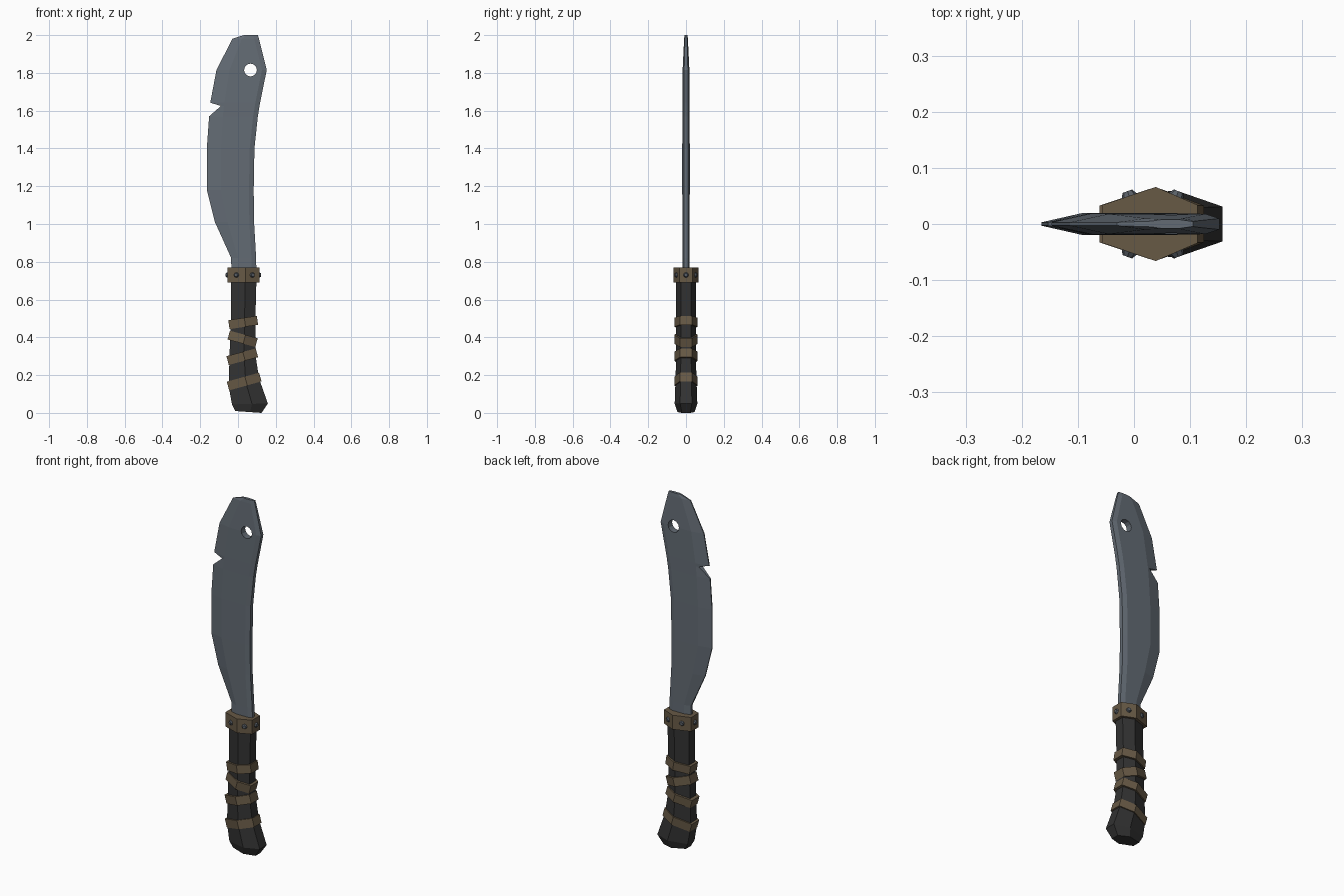
import bpy, bmesh, math
from mathutils import Vector

if "Cube" in bpy.data.objects:
    bpy.data.objects.remove(bpy.data.objects["Cube"])


def material(name, rgb):
    m = bpy.data.materials.new(name)
    m.diffuse_color = (*rgb, 1)
    m.use_nodes = True
    m.node_tree.nodes["Principled BSDF"].inputs["Base Color"].default_value = m.diffuse_color
    return m


STEEL = material("blue grey steel", (0.125, 0.148, 0.175))
GRIP = material("dark grip", (0.032, 0.032, 0.032))
LEATHER = material("brown leather", (0.135, 0.100, 0.060))
RIVET = material("rivet steel", (0.10, 0.115, 0.135))


def finish(bm, name, mat):
    bmesh.ops.recalc_face_normals(bm, faces=bm.faces[:])
    mesh = bpy.data.meshes.new(name)
    bm.to_mesh(mesh)
    bm.free()
    obj = bpy.data.objects.new(name, mesh)
    bpy.context.collection.objects.link(obj)
    mesh.materials.append(mat)
    return obj


def loft(name, rings, mat):
    """Skin a stack of equal-sized closed rings and cap both ends."""
    bm = bmesh.new()
    rows = [[bm.verts.new(p) for p in ring] for ring in rings]
    n = len(rows[0])
    for a, b in zip(rows, rows[1:]):
        for i in range(n):
            j = (i + 1) % n
            bm.faces.new((a[i], a[j], b[j], b[i]))
    bm.faces.new(rows[0])
    bm.faces.new(rows[-1])
    return finish(bm, name, mat)


def hexagon(xl, zl, xr, zr, flat, ridge):
    """Six-sided section with flat ends in x and a ridge front and back."""
    xm, zm = xl + 0.56 * (xr - xl), zl + 0.56 * (zr - zl)
    return [(xl, -flat, zl), (xm, -ridge, zm), (xr, -flat, zr),
            (xr, flat, zr), (xm, ridge, zm), (xl, flat, zl)]


def blade_section(z, edge, bevel, spine, t, T):
    """Thin edge, full-thickness middle, chamfered spine."""
    s, w = spine - 0.025, T * 0.55
    half = [(edge, t), (bevel, T), (s, T), (spine, w)]
    return ([(x, -y, z) for x, y in half] +
            [(x, y, z) for x, y in reversed(half)])


# blade: z, edge, bevel line, spine, edge half thickness, body half thickness
blade = loft("blade", [blade_section(*r) for r in (
    (0.70, -0.035, 0.00, 0.098, 0.010, 0.018),
    (0.82, -0.036, 0.00, 0.096, 0.006, 0.018),
    (1.01, -0.122, -0.055, 0.085, 0.003, 0.019),
    (1.18, -0.165, -0.09, 0.083, 0.003, 0.020),
    (1.40, -0.165, -0.09, 0.087, 0.003, 0.020),
    (1.57, -0.153, -0.08, 0.105, 0.003, 0.019),
    (1.625, -0.090, -0.075, 0.114, 0.014, 0.019),
    (1.642, -0.147, -0.072, 0.117, 0.003, 0.019),
    (1.815, -0.114, -0.045, 0.152, 0.003, 0.018),
    (1.98, -0.03, 0.02, 0.111, 0.003, 0.010),
    (2.00, 0.03, 0.05, 0.105, 0.005, 0.008))], STEEL)

# round hole near the tip
bm = bmesh.new()
bmesh.ops.create_cone(bm, cap_ends=True, segments=12, radius1=0.034, radius2=0.034, depth=0.2)
cutter = finish(bm, "hole_cutter", STEEL)
cutter.location = (0.066, 0, 1.815)
cutter.rotation_euler = (math.pi / 2, 0, 0)
cutter.hide_render = True
cutter.hide_viewport = True
mod = blade.modifiers.new("hole", 'BOOLEAN')
mod.operation, mod.solver, mod.object = 'DIFFERENCE', 'EXACT', cutter

# grip with a flared, angled butt
loft("grip", [hexagon(*r) for r in (
    (-0.015, 0.01, 0.125, 0.0, 0.022, 0.045),
    (-0.032, 0.045, 0.158, 0.05, 0.031, 0.060),
    (-0.049, 0.14, 0.112, 0.18, 0.029, 0.056),
    (-0.045, 0.30, 0.092, 0.31, 0.027, 0.052),
    (-0.038, 0.50, 0.092, 0.50, 0.027, 0.052),
    (-0.037, 0.72, 0.098, 0.72, 0.027, 0.052))], GRIP)

# collar between grip and blade
collar_low = hexagon(-0.056, 0.69, 0.113, 0.69, 0.034, 0.066)
collar_top = hexagon(-0.056, 0.77, 0.113, 0.77, 0.034, 0.066)
loft("collar", [collar_low, collar_top], LEATHER)

# one domed rivet on each collar face
for i in range(6):
    a, b = Vector(collar_low[i]), Vector(collar_low[(i + 1) % 6])
    side = b - a
    normal = Vector((side.y, -side.x, 0)).normalized()
    bm = bmesh.new()
    bmesh.ops.create_cone(bm, cap_ends=True, segments=8, radius1=0.017, radius2=0.009, depth=0.014)
    rivet = finish(bm, f"rivet_{i + 1}", RIVET)
    rivet.location = (a + b) / 2 + normal * 0.002 + Vector((0, 0, 0.04))
    rivet.rotation_euler = normal.to_track_quat('Z', 'Y').to_euler()

# slanted leather wraps: left x, left z, right x, right z (band centre)
for i, (xl, zl, xr, zr) in enumerate((
        (-0.053, 0.142, 0.118, 0.190),
        (-0.055, 0.277, 0.100, 0.318),
        (-0.049, 0.412, 0.098, 0.372),
        (-0.048, 0.467, 0.103, 0.490))):
    up = Vector((zl - zr, 0, xr - xl)).normalized() * 0.024
    ring = [Vector(p) for p in hexagon(xl, zl, xr, zr, 0.033, 0.062)]
    loft(f"wrap_{i + 1}", [[p - up for p in ring], [p + up for p in ring]], LEATHER)
